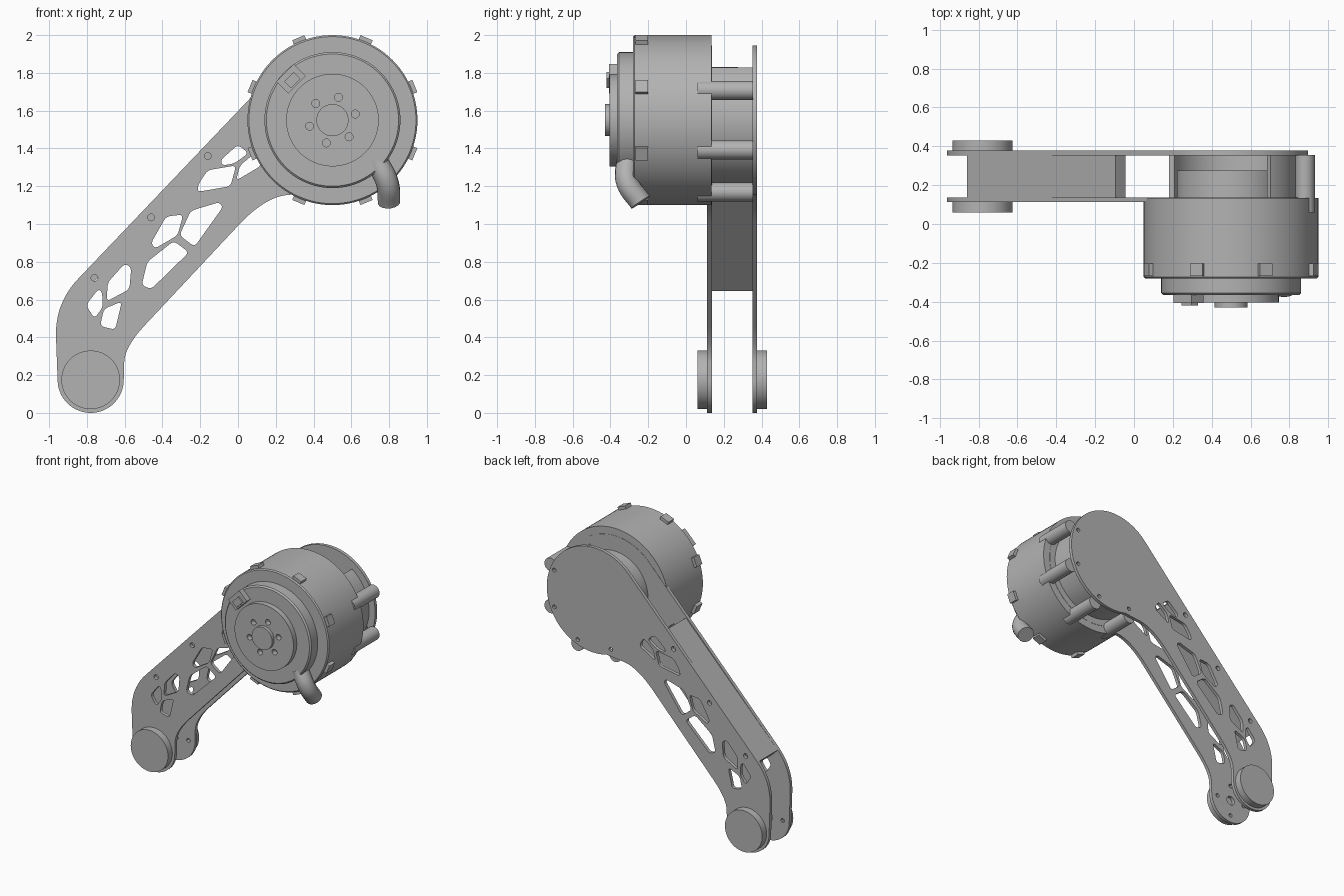
import bpy, bmesh
from math import sin, cos, pi, radians
from mathutils import Vector, Matrix

cube = bpy.data.objects.get("Cube")
if cube:
    bpy.data.objects.remove(cube, do_unlink=True)

grey = bpy.data.materials.new("machined grey")
grey.use_nodes = True
grey.diffuse_color = (0.45, 0.45, 0.45, 1)
grey.node_tree.nodes["Principled BSDF"].inputs["Base Color"].default_value = grey.diffuse_color

MOTOR = Vector((0.5, 1.55))
FOOT = Vector((-0.78, 0.175))


def finish(obj):
    obj.data.materials.clear()
    obj.data.materials.append(grey)
    bpy.ops.object.select_all(action="DESELECT")
    obj.select_set(True)
    bpy.context.view_layer.objects.active = obj
    bpy.ops.object.shade_smooth_by_angle(angle=radians(30))
    return obj


def add_mesh(name, bm):
    bmesh.ops.recalc_face_normals(bm, faces=bm.faces)
    mesh = bpy.data.meshes.new(name)
    bm.to_mesh(mesh)
    bm.free()
    obj = bpy.data.objects.new(name, mesh)
    bpy.context.collection.objects.link(obj)
    return finish(obj)


def polar(centre, radius, degrees):
    a = radians(degrees)
    return centre + Vector((cos(a), sin(a))) * radius


def arc(centre, radius, start=0, end=360, steps=48):
    count = steps if end - start == 360 else steps + 1
    return [polar(centre, radius, start + (end - start) * i / steps) for i in range(count)]


def rounded(points, radius, steps=6):
    """Swap each corner of a closed loop for a smooth curve."""
    out = []
    for i, p in enumerate(points):
        p = Vector(p)
        ends = []
        for q in (points[i - 1], points[(i + 1) % len(points)]):
            d = Vector(q) - p
            ends.append(p + d.normalized() * min(radius, d.length * 0.45))
        a, b = ends
        for k in range(steps + 1):
            t = k / steps
            out.append(a * (1 - t) ** 2 + p * 2 * t * (1 - t) + b * t ** 2)
    return out


def plate(name, loops, y0, y1):
    """Flat x-z outline with holes, given a thickness along y."""
    curve = bpy.data.curves.new(name, "CURVE")
    curve.dimensions = "2D"
    curve.fill_mode = "BOTH"
    curve.extrude = (y1 - y0) / 2
    for loop in loops:
        spline = curve.splines.new("POLY")
        spline.points.add(len(loop) - 1)
        for point, p in zip(spline.points, loop):
            point.co = (p[0], p[1], 0, 1)
        spline.use_cyclic_u = True
    temp = bpy.data.objects.new(name + " curve", curve)
    bpy.context.collection.objects.link(temp)
    bpy.context.view_layer.update()
    bm = bmesh.new()
    bm.from_mesh(bpy.data.meshes.new_from_object(temp.evaluated_get(bpy.context.evaluated_depsgraph_get())))
    bpy.data.objects.remove(temp, do_unlink=True)
    bmesh.ops.remove_doubles(bm, verts=bm.verts, dist=0.0001)
    bm.transform(Matrix.Translation((0, (y0 + y1) / 2, 0)) @ Matrix.Rotation(pi / 2, 4, "X"))
    return add_mesh(name, bm)


def lathe(name, centre, profile, steps=96):
    """Spin (radius, y) points about an axis along y."""
    bm = bmesh.new()
    verts = [bm.verts.new((r, y, 0)) for r, y in profile]
    edges = [bm.edges.new(pair) for pair in zip(verts, verts[1:])]
    bmesh.ops.spin(bm, geom=verts + edges, cent=(0, 0, 0), axis=(0, 1, 0), angle=2 * pi, steps=steps)
    bmesh.ops.remove_doubles(bm, verts=bm.verts, dist=0.0001)
    bm.transform(Matrix.Translation((centre[0], 0, centre[1])))
    return add_mesh(name, bm)


def disc(name, centre, radius, y0, y1, edge=0.0, steps=96):
    profile = [(0, y0), (radius - edge, y0), (radius, y0 + edge), (radius, y1), (0, y1)]
    return lathe(name, centre, profile, steps)


def radial_box(name, angle, radius, size, y):
    """Box whose first size is radial, second along y, third tangential."""
    bm = bmesh.new()
    bmesh.ops.create_cube(bm, size=1)
    bm.transform(Matrix.Diagonal((*size, 1)))
    p = polar(MOTOR, radius, angle)
    bm.transform(Matrix.Translation((p.x, y, p.y)) @ Matrix.Rotation(-radians(angle), 4, "Y"))
    return add_mesh(name, bm)


# Arm outline: round head, straight shank, round foot
head = arc(MOTOR, 0.395, -105, 136, 72)
heel = arc(FOOT, 0.175, 183, 357, 40)
knee = (-0.97, 0.58)
crook = (-0.6, 0.35)
neck = (0.14, 1.14)


def blend(before, corner, after, radius):
    return rounded([before, corner, after], radius, 12)[13:26]


outline = (head + blend(head[-1], knee, heel[0], 0.18) + heel
           + blend(heel[-1], crook, neck, 0.16) + blend(crook, neck, head[0], 0.2))

# Lightening windows along the shank
windows = [
    [(-.09, 1.34), (0, 1.42), (.055, 1.375), (-.02, 1.32), (-.085, 1.31)],
    [(.01, 1.31), (.09, 1.375), (.125, 1.31), (-.01, 1.23)],
    [(-.16, 1.285), (-.01, 1.31), (-.04, 1.2), (-.215, 1.17), (-.21, 1.21)],
    [(-.38, 1.04), (-.29, 1.05), (-.32, .94), (-.44, .87), (-.46, .9)],
    [(-.25, 1.07), (-.1, 1.115), (-.08, 1.09), (-.23, .88), (-.31, .94)],
    [(-.34, .91), (-.26, .85), (-.46, .655), (-.51, .675), (-.48, .8)],
    [(-.69, .69), (-.6, .79), (-.565, .77), (-.575, .655), (-.695, .59)],
    [(-.74, .655), (-.72, .64), (-.715, .56), (-.76, .5), (-.805, .57)],
    [(-.71, .55), (-.615, .59), (-.65, .44), (-.73, .46)],
]
holes = [rounded(w, 0.025) for w in windows]
for spot in [(-.16, 1.36), (-.46, 1.035), (-.76, .715)]:
    holes.append(arc(Vector(spot), 0.018, steps=16))
holes.append(arc(FOOT, 0.035, steps=24))
holes += [arc(polar(FOOT, 0.12, a), 0.015, steps=12) for a in (0, 90, 180, 270)]

standoff_angles = [22.5, -22.5, -67.5, -112.5]
head_holes = [arc(polar(MOTOR, 0.36, a), 0.015, steps=12) for a in standoff_angles]
plate("front_arm_plate", [outline] + holes, 0.112, 0.137)
plate("back_arm_plate", [outline] + holes + head_holes, 0.352, 0.377)

# Spacer strip along the upper edge, between the plates
plate("spacer_strip", [[(-.86, .695), (-.81, .645), (-.045, 1.435), (-.095, 1.485)]], 0.137, 0.352)

# Foot pads on the outer sides of both plates
disc("front_foot_pad", FOOT, 0.155, 0.06, 0.112)
disc("back_foot_pad", FOOT, 0.155, 0.377, 0.43)

# Motor housing with stepped front
disc("motor_housing", MOTOR, 0.45, -0.28, 0.135, 0.008)
disc("front_ring", MOTOR, 0.36, -0.365, -0.28, 0.01)
bolt_holes = [arc(polar(MOTOR, 0.125, 15 + 60 * i), 0.021, steps=20) for i in range(6)]
plate("output_flange", [arc(MOTOR, 0.245, steps=96)] + bolt_holes, -0.405, -0.365)
disc("output_hub", MOTOR, 0.085, -0.43, -0.4, steps=48)
disc("rear_boss", MOTOR, 0.28, 0.13, 0.275)

# Small lugs around the housing
for i in range(8):
    radial_box(f"housing_lug_{i + 1}", 22.5 + 45 * i, 0.45, (0.044, 0.065, 0.07), -0.235)

# Connector block on the front ring
radial_box("connector_block", 135, 0.31, (0.09, 0.045, 0.13), -0.385)
radial_box("connector_tab", 135, 0.3, (0.05, 0.02, 0.07), -0.41)

# Curved guard wall and standoffs between housing and back plate
plate("guard_wall", [arc(MOTOR, 0.345, -158, 54, 64) + arc(MOTOR, 0.315, -158, 54, 64)[::-1]], 0.13, 0.355)
for i, a in enumerate(standoff_angles):
    disc(f"standoff_{i + 1}", polar(MOTOR, 0.412, a), 0.05, 0.06, 0.354, steps=32)

# Cable elbow leaving the lower front
path = bpy.data.curves.new("cable_elbow", "CURVE")
path.dimensions = "3D"
path.bevel_depth = 0.06
path.bevel_resolution = 6
path.use_fill_caps = True
spline = path.splines.new("BEZIER")
stops = [(0.73, -0.31, 1.34), (0.79, -0.31, 1.22), (0.8, -0.24, 1.115)]
spline.bezier_points.add(len(stops) - 1)
for point, co in zip(spline.bezier_points, stops):
    point.co = co
    point.handle_left_type = point.handle_right_type = "AUTO"
temp = bpy.data.objects.new("cable path", path)
bpy.context.collection.objects.link(temp)
bpy.context.view_layer.update()
bm = bmesh.new()
bm.from_mesh(bpy.data.meshes.new_from_object(temp.evaluated_get(bpy.context.evaluated_depsgraph_get())))
bpy.data.objects.remove(temp, do_unlink=True)
add_mesh("cable_elbow", bm)
